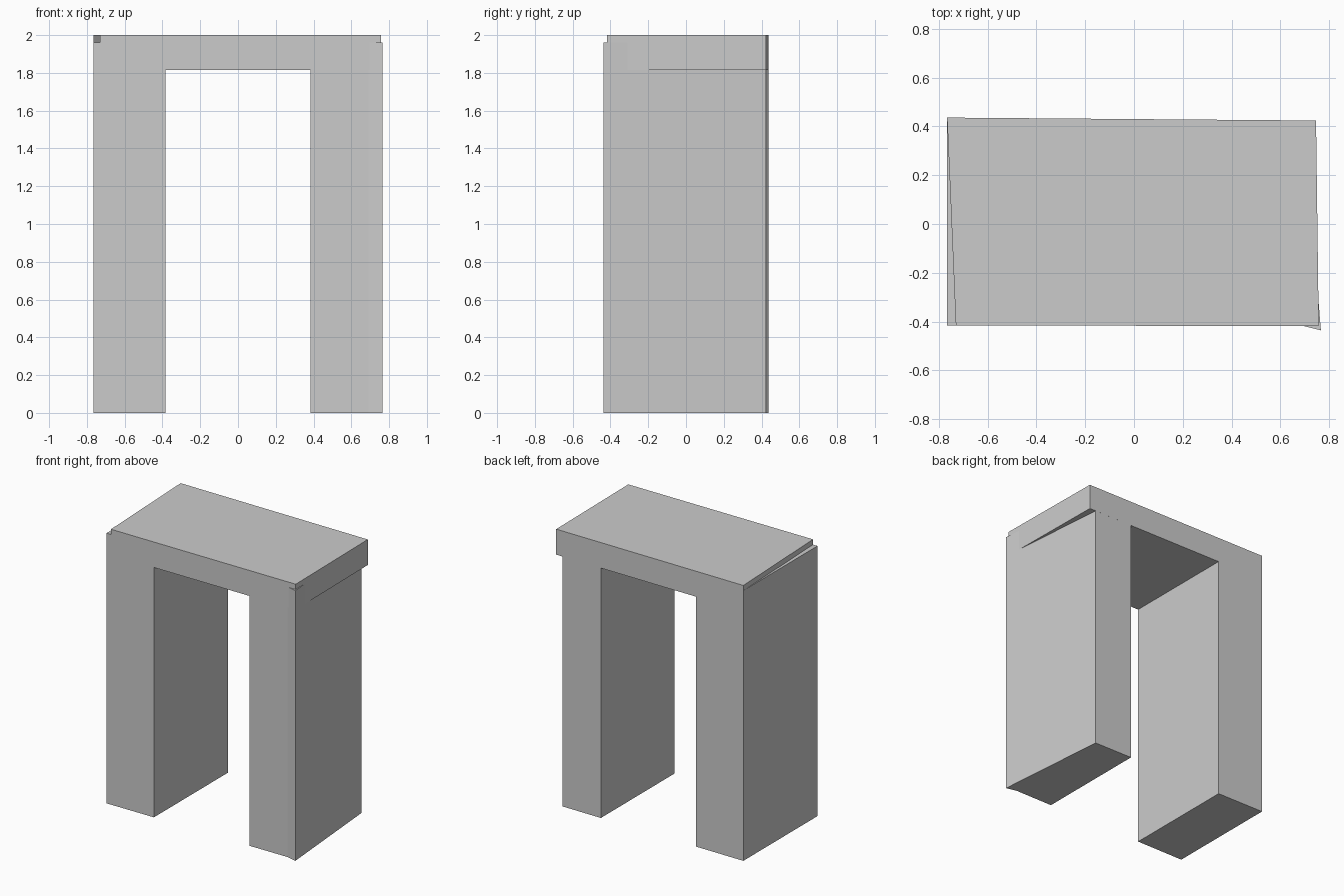
import bpy
import bmesh

cube = bpy.data.objects.get("Cube")
if cube:
    bpy.data.objects.remove(cube, do_unlink=True)

# One plain grey for the whole arch
grey = bpy.data.materials.new("plain_grey")
grey.use_nodes = True
colour = (0.6, 0.6, 0.6, 1)
grey.diffuse_color = colour
grey.node_tree.nodes["Principled BSDF"].inputs["Base Color"].default_value = colour


def prism(name, outline, bottom, top):
    """Extrude a counter-clockwise plan outline from bottom to top."""
    bm = bmesh.new()
    base = bm.faces.new([bm.verts.new((x, y, bottom)) for x, y in outline])
    ext = bmesh.ops.extrude_face_region(bm, geom=[base], use_keep_orig=True)
    verts = [v for v in ext["geom"] if isinstance(v, bmesh.types.BMVert)]
    bmesh.ops.translate(bm, verts=verts, vec=(0, 0, top - bottom))
    bmesh.ops.recalc_face_normals(bm, faces=bm.faces)
    mesh = bpy.data.meshes.new(name)
    bm.to_mesh(mesh)
    bm.free()
    mesh.materials.append(grey)
    obj = bpy.data.objects.new(name, mesh)
    bpy.context.collection.objects.link(obj)
    return obj


LEG_TOP = 1.962
SLAB_BOTTOM = 1.815
HALF_GAP = 0.385

# Top slab, slightly skewed in plan
prism("top_slab", [(-0.73, -0.415), (0.757, -0.419), (0.746, 0.424), (-0.766, 0.436)],
      SLAB_BOTTOM, 2.0)

# Right leg (-x): its outer face stays straight and peeks out past the slab
prism("right_leg", [(-0.766, -0.415), (-HALF_GAP, -0.415), (-HALF_GAP, 0.433), (-0.766, 0.436)],
      0, LEG_TOP)

# Left leg (+x): flared front corner, outer face tapering in under the slab
prism("left_leg", [(HALF_GAP, -0.417), (0.69, -0.417), (0.766, -0.436), (0.695, 0.424),
                   (HALF_GAP, 0.427)], 0, LEG_TOP)
